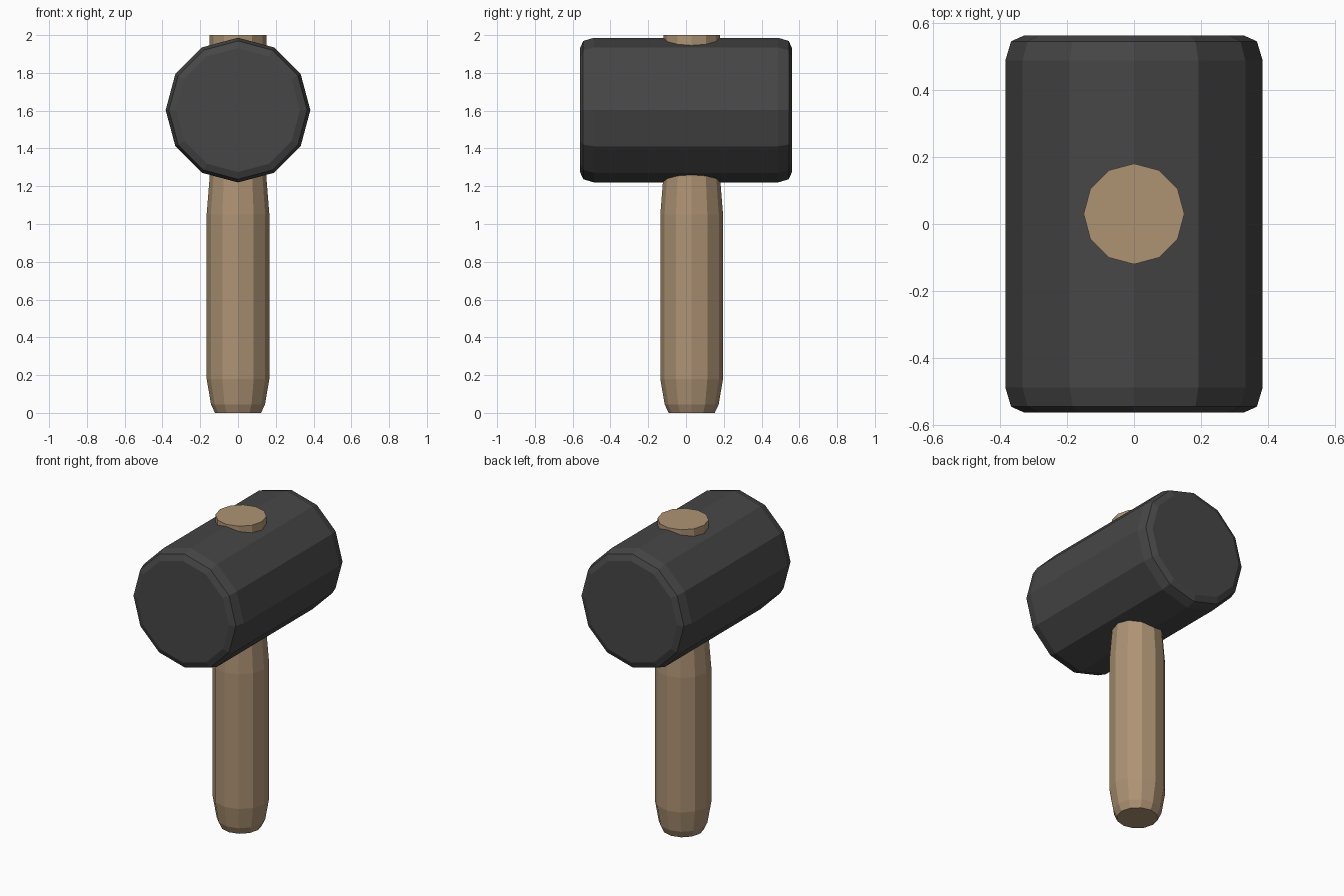
import bpy
import bmesh
import math
from mathutils import Matrix

if "Cube" in bpy.data.objects:
    bpy.data.objects.remove(bpy.data.objects["Cube"])

SIDES = 12


def material(name, rgb):
    m = bpy.data.materials.new(name)
    m.diffuse_color = (*rgb, 1.0)
    m.use_nodes = True
    m.node_tree.nodes["Principled BSDF"].inputs["Base Color"].default_value = m.diffuse_color
    return m


def lathe(name, profile, mat, transform):
    """Closed 12-sided solid along local z from (radius, height) pairs."""
    bm = bmesh.new()
    rings = []
    for r, z in profile:
        rings.append([bm.verts.new((r * math.cos(2 * math.pi * i / SIDES),
                                    r * math.sin(2 * math.pi * i / SIDES), z))
                      for i in range(SIDES)])
    for low, high in zip(rings, rings[1:]):
        for i in range(SIDES):
            j = (i + 1) % SIDES
            bm.faces.new((low[i], low[j], high[j], high[i]))
    bm.faces.new(rings[0][::-1])
    bm.faces.new(rings[-1])
    bm.transform(transform)
    bmesh.ops.recalc_face_normals(bm, faces=bm.faces)
    mesh = bpy.data.meshes.new(name)
    bm.to_mesh(mesh)
    bm.free()
    mesh.materials.append(mat)
    obj = bpy.data.objects.new(name, mesh)
    bpy.context.collection.objects.link(obj)
    return obj


wood = material("wood", (0.42, 0.292, 0.175))
rubber = material("dark_rubber", (0.061, 0.061, 0.061))

# Handle: rounded foot, swollen grip, straight neck through the head
lathe("handle",
      [(0.122, 0.0), (0.143, 0.045), (0.166, 0.18), (0.166, 1.05),
       (0.15, 1.25), (0.15, 2.0)],
      wood, Matrix.Translation((0, 0.03, 0)))

# Head: barrel lying along y with two-step bevelled rims
half = [(0.383, 0.487), (0.366, 0.544), (0.328, 0.561)]
lathe("head",
      [(r, -y) for r, y in reversed(half)] + half,
      rubber,
      Matrix.Translation((0, 0, 1.603)) @ Matrix.Rotation(math.pi / 2, 4, 'X'))
